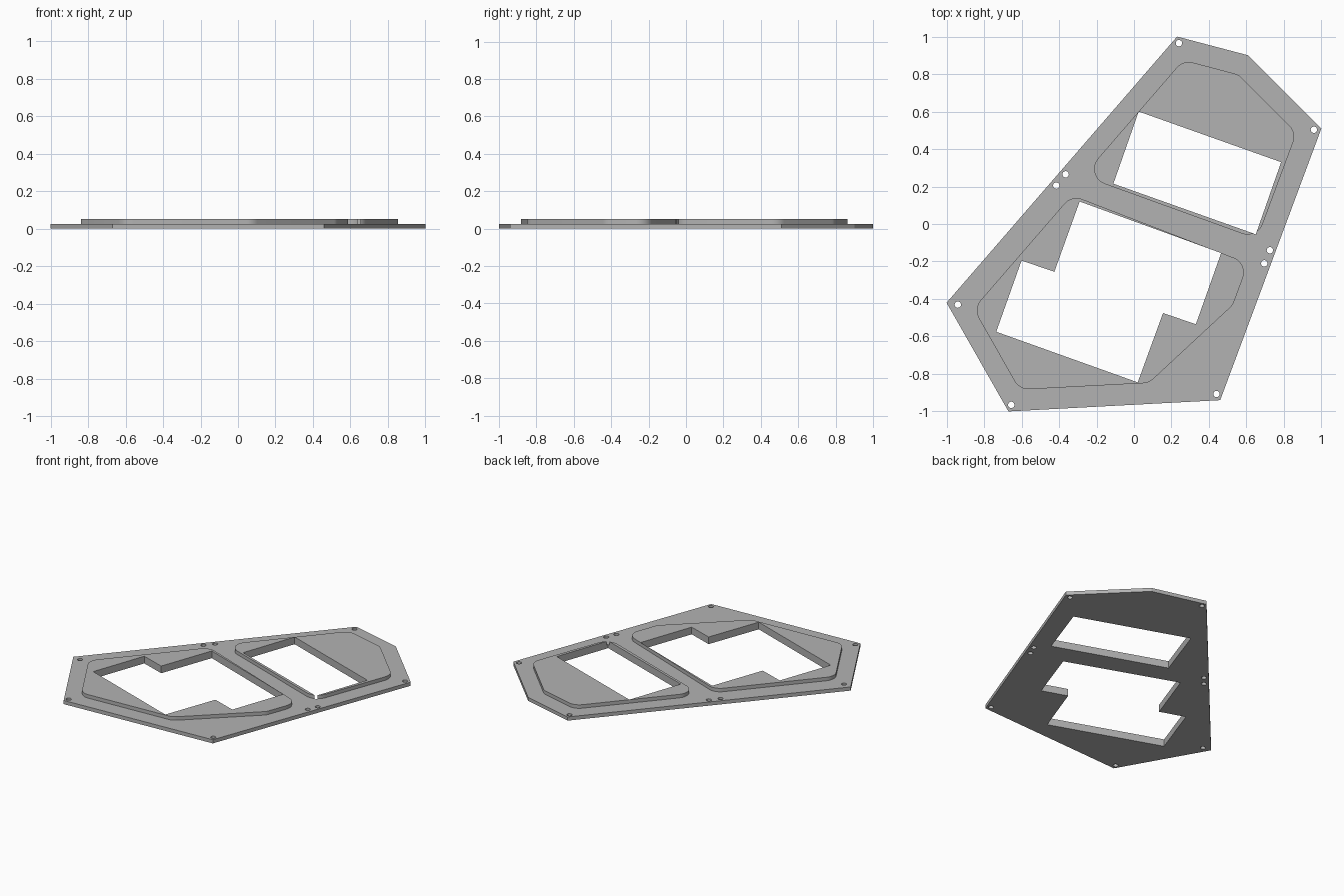
import bpy, bmesh, math
from mathutils import Vector

if "Cube" in bpy.data.objects:
    bpy.data.objects.remove(bpy.data.objects["Cube"], do_unlink=True)

THICK = 0.026      # base plate thickness
TOP = 0.051        # top of the raised pads
FILLET = 0.085     # pad corner radius

grey = bpy.data.materials.new("plain grey")
grey.use_nodes = True
colour = (0.45, 0.45, 0.45, 1)
grey.diffuse_color = colour
grey.node_tree.nodes["Principled BSDF"].inputs["Base Color"].default_value = colour


def fillet(corners, radius, steps=8):
    """Replace every corner of a convex outline with a tangent arc."""
    out = []
    pts = [Vector(c) for c in corners]
    for i, p in enumerate(pts):
        a = (pts[i - 1] - p).normalized()
        b = (pts[(i + 1) % len(pts)] - p).normalized()
        half = a.angle(b) / 2
        centre = p + (a + b).normalized() * radius / math.sin(half)
        reach = radius / math.tan(half)
        start, end = p + a * reach - centre, p + b * reach - centre
        sweep = start.angle(end)
        for k in range(steps + 1):
            t = k / steps
            arc = start * math.sin((1 - t) * sweep) + end * math.sin(t * sweep)
            out.append(centre + arc / math.sin(sweep))
    return out


def prism(name, outline, z0, z1):
    """Extrude a flat outline between two heights."""
    bm = bmesh.new()
    face = bm.faces.new([bm.verts.new((p[0], p[1], z0)) for p in outline])
    top = bmesh.ops.extrude_face_region(bm, geom=[face])["geom"]
    bmesh.ops.translate(bm, vec=(0, 0, z1 - z0),
                        verts=[v for v in top if isinstance(v, bmesh.types.BMVert)])
    bmesh.ops.recalc_face_normals(bm, faces=bm.faces)
    mesh = bpy.data.meshes.new(name)
    bm.to_mesh(mesh)
    bm.free()
    mesh.materials.append(grey)
    obj = bpy.data.objects.new(name, mesh)
    bpy.context.collection.objects.link(obj)
    return obj


def cut(obj, cutters):
    """Subtract the cutters and apply the result."""
    bpy.ops.object.select_all(action='DESELECT')
    obj.select_set(True)
    bpy.context.view_layer.objects.active = obj
    for c in cutters:
        mod = obj.modifiers.new("cut", 'BOOLEAN')
        mod.operation, mod.solver, mod.object = 'DIFFERENCE', 'EXACT', c
        bpy.ops.object.modifier_apply(modifier=mod.name)
    bpy.ops.object.shade_smooth_by_angle(angle=math.radians(30))


# Base plate and the two raised pads
plate = prism("base_plate", [(-1, -.42), (-.67, -1), (.46, -.94), (1, .51),
                             (.61, .9), (.23, 1)], 0, THICK)
rear_pad = prism("rear_pad", fillet([(-.273, .256), (.657, -.08), (.868, .487),
                                     (.558, .797), (.263, .875)], FILLET), THICK, TOP)
front_pad = prism("front_pad", fillet([(-.332, .154), (-.857, -.452), (-.611, -.884),
                                       (.08, -.848), (.527, -.433), (.61, -.21)],
                                      FILLET), THICK, TOP)

# Window openings through plate and pads
rear_window = prism("rear_window_cutter", [(.025, .6), (-.11, .215), (.65, -.055),
                                           (.785, .33)], -.1, .2)
front_window = prism("front_window_cutter", [(-.29, .12), (-.425, -.255), (-.6, -.195),
                                             (-.735, -.575), (.02, -.845), (.155, -.475),
                                             (.33, -.535), (.465, -.155)], -.1, .2)

# Screw holes around the rim
screws = [(.24, .965), (.96, .503), (-.365, .265), (-.415, .205), (.725, -.14),
          (.695, -.21), (-.94, -.43), (-.655, -.965), (.44, -.907)]
ring = [math.tau * k / 24 for k in range(24)]
holes = [prism("screw_hole_cutter", [(x + .017 * math.cos(a), y + .017 * math.sin(a))
                                     for a in ring], -.1, .2) for x, y in screws]

cut(rear_pad, [rear_window])
cut(front_pad, [front_window])
cut(plate, [rear_window, front_window] + holes)

for helper in [rear_window, front_window] + holes:
    bpy.data.objects.remove(helper, do_unlink=True)
